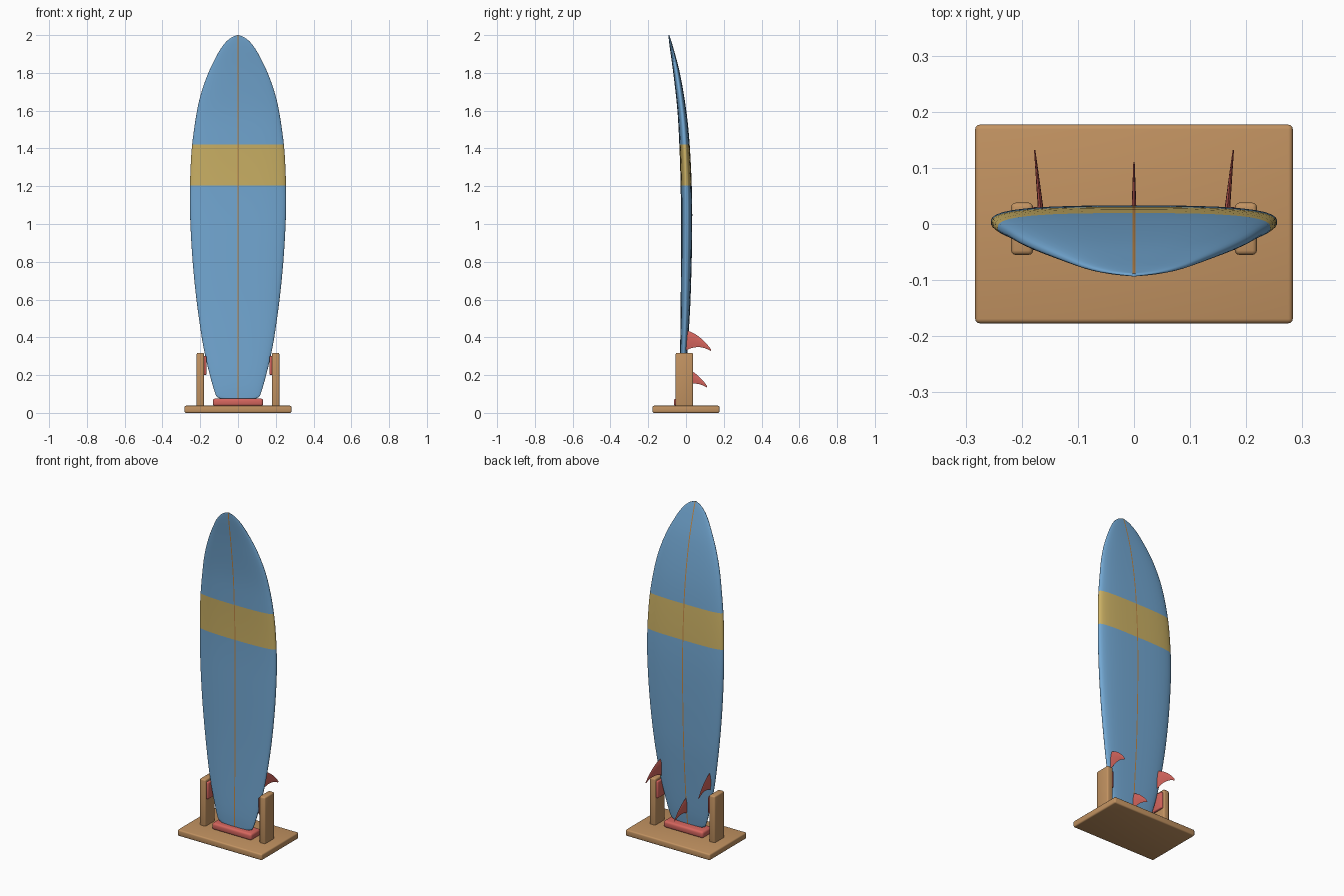
import bpy, bmesh, math
from mathutils import Vector

if "Cube" in bpy.data.objects:
    bpy.data.objects.remove(bpy.data.objects["Cube"])


def material(name, rgb):
    m = bpy.data.materials.new(name)
    m.diffuse_color = (*rgb, 1)
    m.use_nodes = True
    m.node_tree.nodes["Principled BSDF"].inputs["Base Color"].default_value = m.diffuse_color
    return m


BLUE = material("sky_blue", (0.17, 0.39, 0.65))
YELLOW = material("band_yellow", (0.60, 0.44, 0.13))
CORE = material("stringer_orange", (0.52, 0.24, 0.06))
WOOD = material("stand_wood", (0.54, 0.29, 0.12))
RED = material("coral_red", (0.66, 0.13, 0.11))


def finish(bm, name, mats, angle=40):
    bmesh.ops.recalc_face_normals(bm, faces=bm.faces)
    me = bpy.data.meshes.new(name)
    bm.to_mesh(me)
    bm.free()
    ob = bpy.data.objects.new(name, me)
    bpy.context.collection.objects.link(ob)
    for m in mats:
        me.materials.append(m)
    bpy.ops.object.select_all(action='DESELECT')
    ob.select_set(True)
    bpy.context.view_layer.objects.active = ob
    bpy.ops.object.shade_smooth_by_angle(angle=math.radians(angle))
    return ob


def box(name, lo, hi, mat, bevel):
    lo, hi = Vector(lo), Vector(hi)
    bm = bmesh.new()
    bmesh.ops.create_cube(bm, size=1)
    for v in bm.verts:
        v.co = (lo + hi) / 2 + v.co * (hi - lo)
    bmesh.ops.bevel(bm, geom=bm.edges[:], offset=bevel, segments=3,
                    profile=0.5, affect='EDGES')
    return finish(bm, name, [mat])


def spline(keys, z):
    """Smooth interpolation through (z, value) keys."""
    n = len(keys)

    def slope(i):
        a, b = keys[max(i - 1, 0)], keys[min(i + 1, n - 1)]
        return (b[1] - a[1]) / (b[0] - a[0])
    for i in range(n - 1):
        (z0, v0), (z1, v1) = keys[i], keys[i + 1]
        if z <= z1 or i == n - 2:
            h = z1 - z0
            t = (z - z0) / h
            return ((2*t**3 - 3*t**2 + 1) * v0 + (t**3 - 2*t**2 + t) * h * slope(i)
                    + (3*t**2 - 2*t**3) * v1 + (t**3 - t**2) * h * slope(i + 1))


# Board: half width, thickness and rocker along its height
WIDTH = [(.075, .09), (.082, .108), (.1, .12), (.2, .149), (.3, .173), (.4, .192),
         (.6, .22), (.8, .24), (1.0, .252), (1.15, .255), (1.3, .251), (1.42, .243),
         (1.6, .217), (1.7, .193), (1.8, .157), (1.9, .108), (1.95, .076),
         (1.98, .046), (1.993, .024), (2.0, .004)]
THICK = [(.075, .016), (.15, .028), (.35, .04), (.6, .052), (1.0, .06), (1.42, .055),
         (1.6, .047), (1.8, .035), (1.95, .016), (2.0, .005)]
ROCKER = [(.075, -.024), (.35, -.011), (.6, -.002), (1.0, .003), (1.2, .001),
          (1.42, -.008), (1.6, -.022), (1.8, -.05), (1.95, -.08), (2.0, -.091)]
BAND = (1.205, 1.42)

rows = [.075, .078, .082, .09, .1, .12, .15]
rows += [.2 + .05 * i for i in range(20)] + [BAND[0]]
rows += [1.25, 1.3, 1.36, BAND[1]] + [1.46 + .04 * i for i in range(12)]
rows += [1.925, 1.95, 1.965, 1.98, 1.987, 1.993, 1.997, 2.0]

bm = bmesh.new()
rings = []
for z in rows:
    w, t, c = (spline(k, z) for k in (WIDTH, THICK, ROCKER))
    s = min(.003 / w, .3)
    half = [s] + [math.sin(math.radians(a)) for a in (12, 24, 36, 48, 58, 67, 75, 82, 87)]
    us = [-u for u in reversed(half)] + half

    def point(u, side):
        n = 2.5 if side < 0 else 3.0
        y = side * t / 2 * (1 - abs(u) ** n) ** (1 / n)
        return bm.verts.new((u * w, c + y, z))
    rings.append([point(-1, 1)] + [point(u, -1) for u in us]
                 + [point(1, 1)] + [point(u, 1) for u in reversed(us)])
for a, b in zip(rings, rings[1:]):
    for i in range(len(a)):
        j = (i + 1) % len(a)
        f = bm.faces.new((a[i], a[j], b[j], b[i]))
        mid = f.calc_center_median()
        if max(abs(v.co.x) for v in f.verts) < .0035 and abs(mid.x) < .001:
            f.material_index = 2
        elif BAND[0] < mid.z < BAND[1]:
            f.material_index = 1
bm.faces.new(rings[0])
bm.faces.new(rings[-1])
finish(bm, "board", [BLUE, YELLOW, CORE], 50)


def bezier(a, b, c, t):
    return Vector(a).lerp(Vector(b), t).lerp(Vector(b).lerp(Vector(c), t), t)


# Raked fin lofted from root to tip with a lens section
def fin(name, x, lean, dy=0.0, dz=0.0):
    bm = bmesh.new()
    rings = []
    for k in range(11):
        s = k / 10
        lead = bezier((-.008, .44), (.07, .422), (.132, .337), s)
        trail = bezier((-.008, .325), (.06, .37), (.131, .328), s)
        th = .005 * (1 - s) + .0012
        cx = x + lean * s
        ring = []
        for f, o in ((0, 0), (.2, .8), (.45, 1), (.75, .6), (1, 0),
                     (.75, -.6), (.45, -1), (.2, -.8)):
            p = lead.lerp(trail, f)
            ring.append(bm.verts.new((cx + o * th, p.x + dy, p.y + dz)))
        rings.append(ring)
    for a, b in zip(rings, rings[1:]):
        for i in range(8):
            j = (i + 1) % 8
            bm.faces.new((a[i], a[j], b[j], b[i]))
    bm.faces.new(rings[0])
    bm.faces.new(rings[-1])
    finish(bm, name, [RED], 45)


fin("center_fin", 0, 0, -.021, -.193)

# Stand: base, tail pad, posts and side pads
box("stand_base", (-.283, -.177, 0), (.283, .177, .038), WOOD, .008)
box("tail_pad", (-.133, -.064, .036), (.133, .03, .076), RED, .012)
for side, tag in ((-1, "left"), (1, "right")):
    fin(tag + "_side_fin", side * .163, side * .014)
    x0, x1 = sorted((side * .18, side * .219))
    box(tag + "_post", (x0, -.055, .03), (x1, .038, .318), WOOD, .008)
    x0, x1 = sorted((side * .167, side * .186))
    box(tag + "_post_pad", (x0, -.046, .2), (x1, .03, .302), RED, .006)
